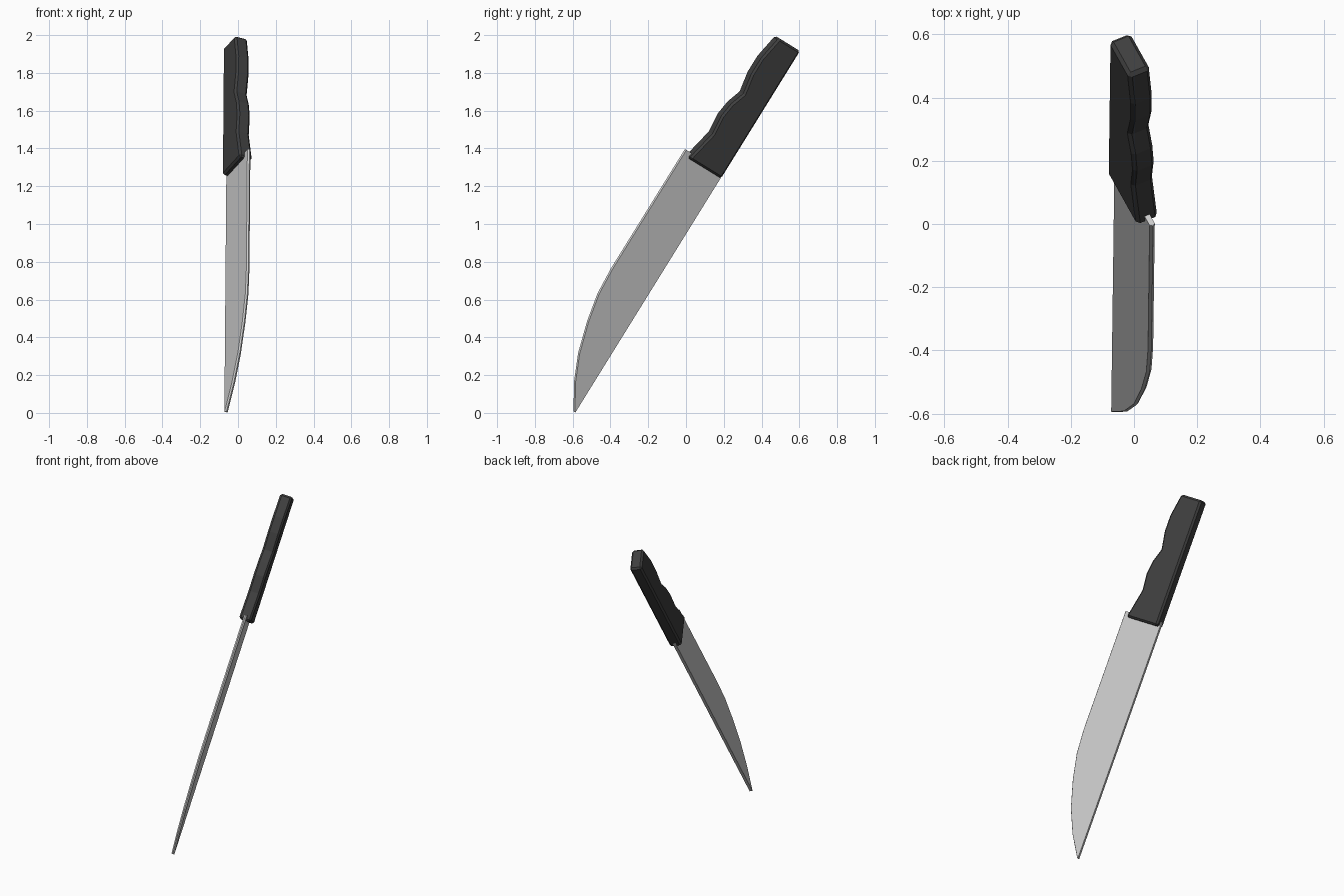
import bpy, bmesh
from mathutils import Vector

if "Cube" in bpy.data.objects:
    bpy.data.objects.remove(bpy.data.objects["Cube"])

# Knife frame: u runs tip to butt, v from straight back to cutting edge, n is thickness
TIP = Vector((-0.064, -0.589, 0.004))
u = Vector((0.007, 0.527, 0.85)).normalized()
v = Vector((0.43, -0.765, 0.475))
v = (v - u * u.dot(v)).normalized()
n = u.cross(v)


def place(s, h, w):
    return TIP + u * s + v * h + n * w


def material(name, grey):
    m = bpy.data.materials.new(name)
    m.diffuse_color = (grey, grey, grey, 1)
    m.use_nodes = True
    m.node_tree.nodes["Principled BSDF"].inputs["Base Color"].default_value = m.diffuse_color
    return m


def finish(name, bm, mat):
    bmesh.ops.recalc_face_normals(bm, faces=bm.faces)
    me = bpy.data.meshes.new(name)
    bm.to_mesh(me)
    bm.free()
    me.materials.append(mat)
    ob = bpy.data.objects.new(name, me)
    bpy.context.collection.objects.link(ob)
    return ob


# Blade: flat plate with a straight back and a curved, ground edge
edge = [(0, 0.008), (0.132, 0.096), (0.276, 0.166), (0.445, 0.22), (0.60, 0.254),
        (0.75, 0.264), (1.13, 0.264), (1.492, 0.264)]
T, GRIND = 0.009, 0.006
bm = bmesh.new()
mid = [bm.verts.new(place(s, h, 0)) for s, h in edge]
backs, sides = [], []
for w in (-T, T):
    row = [bm.verts.new(place(s, h - GRIND, w)) for s, h in edge]
    back = [bm.verts.new(place(1.492, 0, w)), bm.verts.new(place(0, 0, w))]
    bm.faces.new(row + back)
    for i in range(len(edge) - 1):
        bm.faces.new((row[i], row[i + 1], mid[i + 1], mid[i]))
    sides.append(row)
    backs.append(back)
(a0, a1), (b0, b1) = backs
bm.faces.new((a0, a1, b1, b0))
bm.faces.new((a0, sides[0][-1], mid[-1], sides[1][-1], b0))
bm.faces.new((a1, sides[0][0], mid[0], sides[1][0], b1))
finish("blade", bm, material("steel_grey", 0.6))

# Handle: extruded grip profile with finger grooves and chamfered rims
grip = [(1.46, 0.006), (1.46, 0.228), (1.638, 0.187), (1.743, 0.198), (1.825, 0.186),
        (1.903, 0.157), (2.015, 0.178), (2.114, 0.178), (2.253, 0.152), (2.253, 0.006)]
H = 0.037
bm = bmesh.new()
low = bm.faces.new([bm.verts.new(place(s, h, -H)) for s, h in grip])
ext = bmesh.ops.extrude_face_region(bm, geom=[low], use_keep_orig=True)
top = [g for g in ext["geom"] if isinstance(g, bmesh.types.BMVert)]
bmesh.ops.translate(bm, verts=top, vec=n * 2 * H)
handle = finish("handle", bm, material("handle_black", 0.05))
bev = handle.modifiers.new("chamfer", "BEVEL")
bev.width = 0.011
bev.segments = 1
bev.limit_method = 'ANGLE'
bev.angle_limit = 0.9
